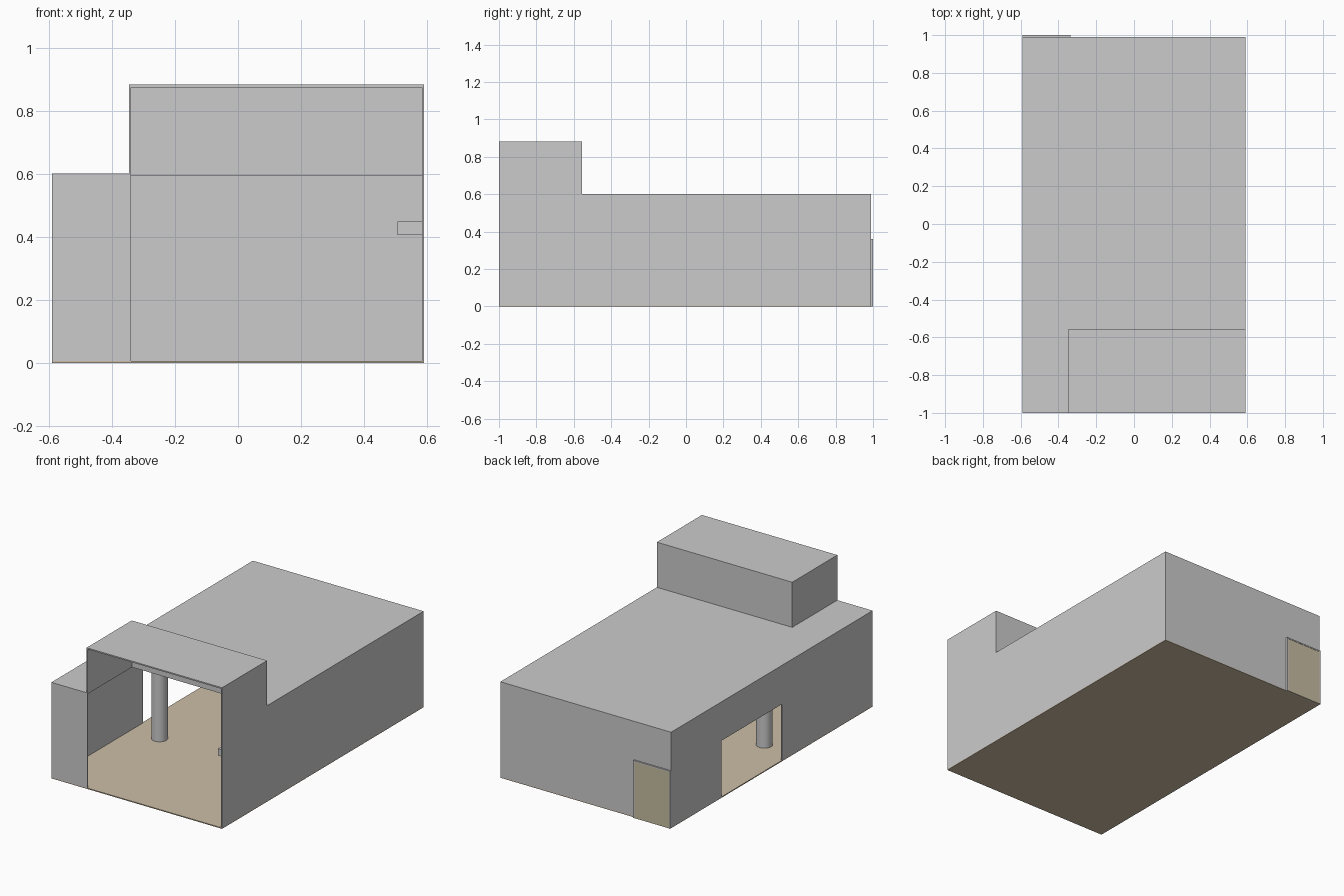
import bpy
import bmesh
import math

if "Cube" in bpy.data.objects:
    bpy.data.objects.remove(bpy.data.objects["Cube"])


def material(name, rgb):
    m = bpy.data.materials.new(name)
    m.diffuse_color = (*rgb, 1)
    m.use_nodes = True
    m.node_tree.nodes["Principled BSDF"].inputs["Base Color"].default_value = m.diffuse_color
    return m


GREY = material("plaster_grey", (0.60, 0.60, 0.60))
TAN = material("floor_tan", (0.61, 0.515, 0.385))
DOOR = material("door_tan", (0.57, 0.505, 0.36))
T = 0.006                 # wall thickness
X, YF, YB = 0.59, -1.0, 0.99
H, H2 = 0.60, 0.88        # main and raised roof heights
XS, YS = -0.34, -0.555    # left and back limits of the raised part


def finish(bm, name, mat):
    bmesh.ops.recalc_face_normals(bm, faces=bm.faces)
    me = bpy.data.meshes.new(name)
    bm.to_mesh(me)
    bm.free()
    me.materials.append(mat)
    ob = bpy.data.objects.new(name, me)
    bpy.context.collection.objects.link(ob)
    return ob


def slab(name, outline, to3d, offset, mat=GREY):
    """Extrude a flat outline by a vector."""
    bm = bmesh.new()
    face = bm.faces.new([bm.verts.new(to3d(a, b)) for a, b in outline])
    ext = bmesh.ops.extrude_face_region(bm, geom=[face])
    verts = [g for g in ext["geom"] if isinstance(g, bmesh.types.BMVert)]
    bmesh.ops.translate(bm, verts=verts, vec=offset)
    return finish(bm, name, mat)


def box(name, x0, x1, y0, y1, z0, z1, mat=GREY):
    return slab(name, [(x0, y0), (x1, y0), (x1, y1), (x0, y1)],
                lambda a, b: (a, b, z0), (0, 0, z1 - z0), mat)


# Floor
box("floor", -X, X, YF, YB, 0, T, TAN)

# Right wall, stepping up at the front
slab("right_wall", [(YF, 0), (YB, 0), (YB, H), (YS, H), (YS, H2), (YF, H2)],
     lambda a, b: (X, a, b), (-T, 0, 0))

# Left wall with a wide doorway
slab("left_wall", [(YF, 0), (-0.105, 0), (-0.105, 0.357), (0.49, 0.357),
                   (0.49, 0), (YB, 0), (YB, H), (YF, H)],
     lambda a, b: (-X, a, b), (T, 0, 0))

# Back wall and short front wall
box("back_wall", -X, X, YB - T, YB, 0, H)
box("front_wall", -X, XS, YF, YF + T, 0, H)

# Main roof, cut out below the raised part
slab("main_roof", [(-X, YF), (XS, YF), (XS, YS), (X, YS), (X, YB), (-X, YB)],
     lambda a, b: (a, b, H - T), (0, 0, T))

# Raised part, open to the front
box("raised_side_wall", XS - T, XS, YF, YS, H - T, H2)
box("raised_back_wall", XS - T, X, YS - T, YS, H - T, H2)
box("raised_roof", XS - T, X, YF, YS, H2 - T, H2 + 0.002)

# Round columns
for i, y in enumerate((-0.22, 0.51)):
    bm = bmesh.new()
    bmesh.ops.create_cone(bm, cap_ends=True, segments=32, radius1=0.047,
                          radius2=0.047, depth=H - 0.002)
    bmesh.ops.translate(bm, verts=bm.verts, vec=(-0.388, y, H / 2))
    ob = finish(bm, f"column_{i + 1}", GREY)
    bpy.context.view_layer.objects.active = ob
    ob.select_set(True)
    bpy.ops.object.shade_smooth_by_angle(angle=math.radians(40))
    ob.select_set(False)

# Back door with a thin frame
DX0, DX1, DH, F = -X, -0.335, 0.36, 0.008
slab("door_frame", [(DX0, 0), (DX0, DH), (DX1, DH), (DX1, 0), (DX1 - F, 0),
                    (DX1 - F, DH - F), (DX0 + F, DH - F), (DX0 + F, 0)],
     lambda a, b: (a, YB, b), (0, 0.01, 0))
box("door_panel", DX0 + F, DX1 - F, YB, YB + 0.008, 0, DH - F, DOOR)

# Small wall unit inside the right wall
box("wall_unit", 0.505, X - T, -0.92, -0.77, 0.405, 0.448)
